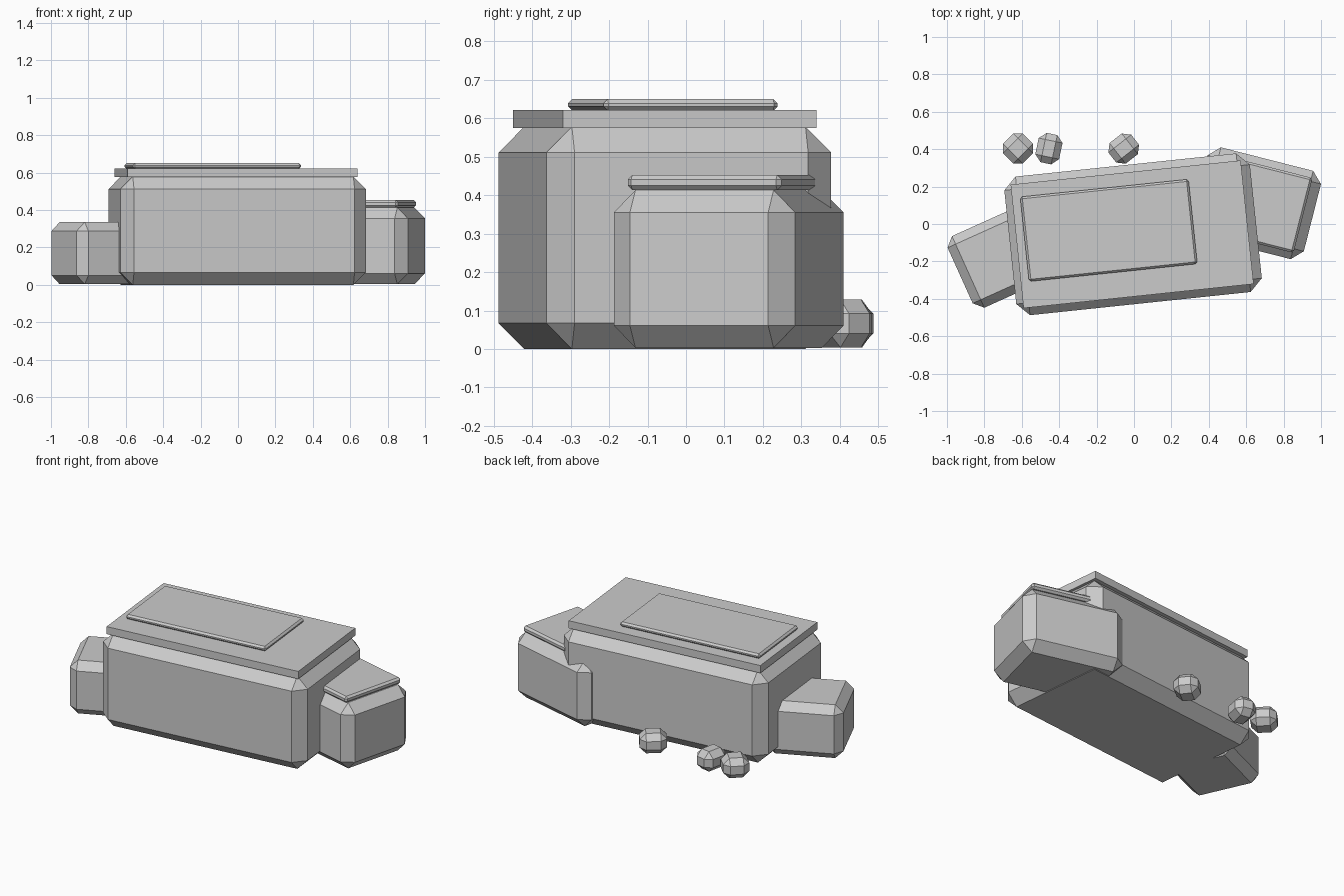
import bpy
from math import radians

cube = bpy.data.objects.get("Cube")
if cube:
    bpy.data.objects.remove(cube, do_unlink=True)

grey = bpy.data.materials.new("stone grey")
grey.use_nodes = True
colour = (0.6, 0.6, 0.6, 1)
grey.diffuse_color = colour
grey.node_tree.nodes["Principled BSDF"].inputs["Base Color"].default_value = colour


def block(name, centre, size, bottom, top, turn, bevel=0):
    """Flat-shaded box turned about z, with single-cut chamfers."""
    bpy.ops.mesh.primitive_cube_add(size=1, location=(*centre, (bottom + top) / 2))
    ob = bpy.context.object
    ob.name = name
    ob.scale = (*size, top - bottom)
    bpy.ops.object.transform_apply(location=False, rotation=False, scale=True)
    ob.rotation_euler.z = radians(turn)
    if bevel:
        mod = ob.modifiers.new("chamfer", "BEVEL")
        mod.width = bevel
        mod.segments = 1
        mod.limit_method = "NONE"
    ob.data.materials.append(grey)
    return ob


# Large middle block with its slab and raised panel
block("main_block", (-0.005, -0.055), (1.32, 0.745), 0, 0.578, 6, 0.067)
block("main_slab", (-0.01, -0.055), (1.237, 0.664), 0.575, 0.622, 6)
block("main_panel", (-0.135, -0.034), (0.905, 0.455), 0.62, 0.65, 6, 0.011)

# Block on the model's left, with a thin slab
block("left_block", (0.651, 0.111), (0.625, 0.487), 0.003, 0.413, -14.3, 0.058)
block("left_slab", (0.722, 0.092), (0.375, 0.413), 0.413, 0.453, -14.3, 0.012)

# Lower block on the model's right
block("right_block", (-0.729, -0.185), (0.44, 0.42), 0.003, 0.335, 24.3, 0.047)

# Small stones behind
stones = [(-0.62, (0.15, 0.15), 45), (-0.455, (0.13, 0.16), -12), (-0.055, (0.14, 0.155), -52)]
for i, (x, size, turn) in enumerate(stones):
    block(f"stone_{i + 1}", (x, 0.403), size, 0.004, 0.128, turn, 0.036)
